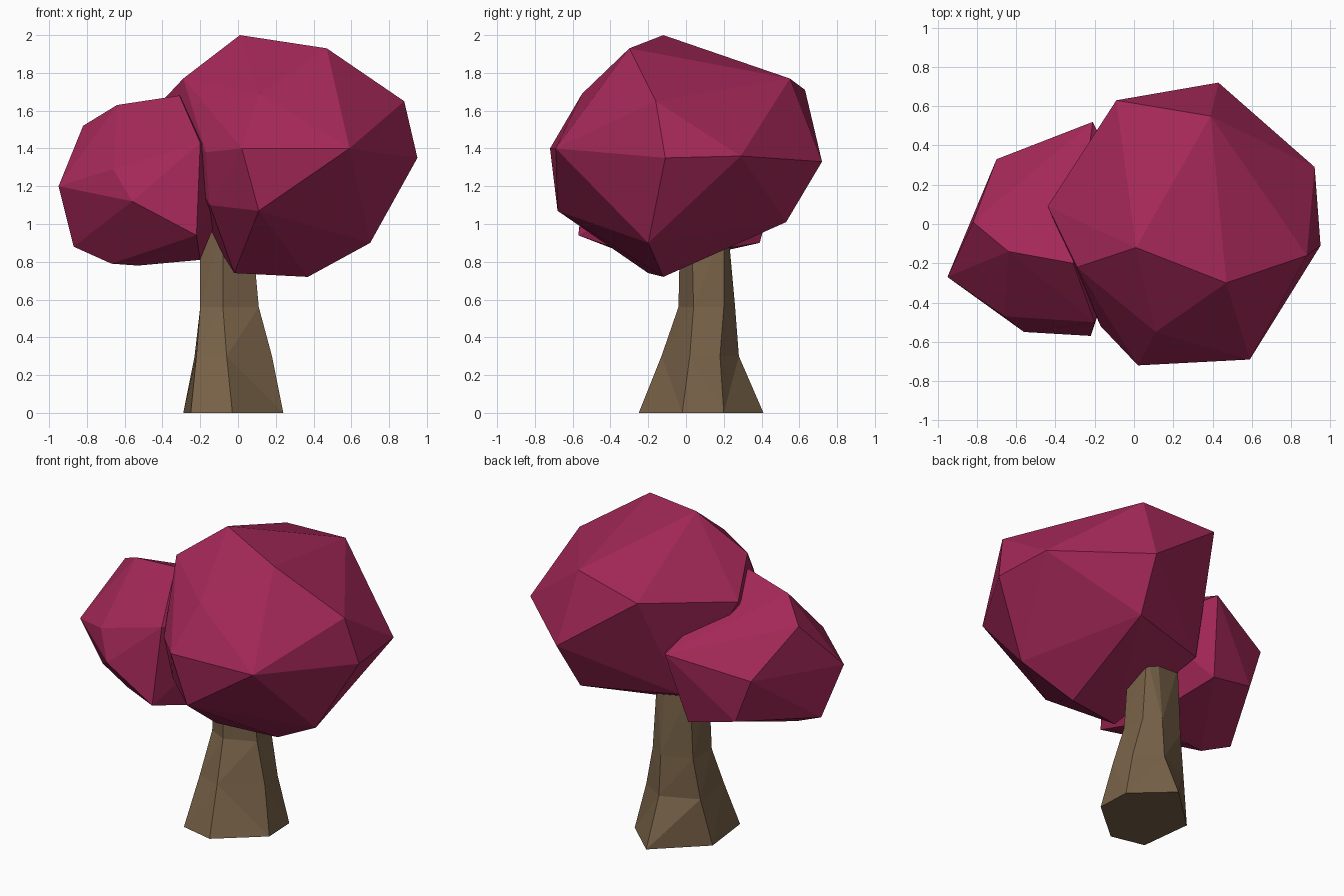
import bpy
import bmesh

default_cube = bpy.data.objects.get("Cube")
if default_cube:
    bpy.data.objects.remove(default_cube, do_unlink=True)


def make_material(name, colour):
    material = bpy.data.materials.new(name)
    material.use_nodes = True
    material.diffuse_color = colour
    shader = material.node_tree.nodes["Principled BSDF"]
    shader.inputs["Base Color"].default_value = colour
    shader.inputs["Roughness"].default_value = 0.9
    return material


def finish(name, bm, material):
    """Turn a bmesh into a flat shaded object with one material."""
    bmesh.ops.recalc_face_normals(bm, faces=bm.faces[:])
    mesh = bpy.data.meshes.new(name)
    bm.to_mesh(mesh)
    bm.free()
    mesh.materials.append(material)
    obj = bpy.data.objects.new(name, mesh)
    bpy.context.scene.collection.objects.link(obj)
    return obj


def faceted_clump(name, corners, material):
    """Wrap a faceted convex skin around a few corner points."""
    bm = bmesh.new()
    for corner in corners:
        bm.verts.new(corner)
    bmesh.ops.convex_hull(bm, input=bm.verts[:])
    loose = [v for v in bm.verts if not v.link_faces]
    bmesh.ops.delete(bm, geom=loose, context="VERTS")
    return finish(name, bm, material)


def lofted_trunk(name, rings, material):
    """Join hexagonal rings, given as (height, corners), into a closed stem."""
    bm = bmesh.new()
    loops = [[bm.verts.new((x, y, z)) for x, y in corners] for z, corners in rings]
    for lower, upper in zip(loops, loops[1:]):
        count = len(lower)
        for i in range(count):
            j = (i + 1) % count
            bm.faces.new((lower[i], lower[j], upper[j], upper[i]))
    sides = bm.faces[:]
    bm.faces.new(loops[0][::-1])
    bm.faces.new(loops[-1])
    bmesh.ops.triangulate(bm, faces=sides)
    return finish(name, bm, material)


leaf = make_material("crimson_leaves", (0.37, 0.021, 0.097, 1))
bark = make_material("brown_bark", (0.185, 0.12, 0.064, 1))

# Trunk: flared hexagonal foot narrowing into the crown
lofted_trunk("trunk", [
    (0, [(.24, -.02), (.23, .2), (0, .41), (-.29, .14), (-.25, -.2), (-.03, -.25)]),
    (.3, [(.18, .02), (.16, .18), (0, .28), (-.23, .18), (-.22, -.08), (-.06, -.13)]),
    (.56, [(.11, .04), (.1, .2), (0, .26), (-.19, .2), (-.2, .02), (-.08, -.04)]),
    (1, [(.07, .03), (.07, .2), (0, .22), (-.17, .2), (-.2, .05), (-.08, -.03)]),
], bark)

# Large crown
faceted_clump("large_crown", [
    # top
    (.01, -.12, 2), (.47, -.3, 1.93), (.88, -.16, 1.65), (.39, .55, 1.77),
    (-.09, .63, 1.71), (-.44, .09, 1.61), (-.29, -.22, 1.77), (.11, -.55, 1.69),
    # widest part
    (.95, -.11, 1.35), (.92, .29, 1.36), (.43, .72, 1.33), (.02, -.72, 1.4),
    (.59, -.69, 1.4), (-.17, -.52, 1.38),
    # underside
    (.11, -.68, 1.07), (.7, -.2, .9), (.37, -.12, .72), (-.02, -.2, .74),
    (.39, .53, 1.01), (-.2, .33, 1.03), (-.15, -.46, 1.1),
], leaf)

# Small crown, sunk into the side of the large one
faceted_clump("small_crown", [
    # top
    (-.64, -.14, 1.63), (-.31, -.2, 1.68), (-.82, .01, 1.52), (-.2, -.5, 1.43),
    # widest part
    (-.95, -.27, 1.2), (-.66, -.47, 1.29), (-.56, -.55, 1.12), (-.22, -.57, .94),
    (-.7, .33, 1.25), (-.21, .52, 1.37),
    # underside
    (-.87, -.15, .88), (-.67, -.18, .79), (-.53, -.15, .78), (-.2, -.2, .81),
    (-.6, .35, .97), (-.29, .39, .9),
    # inner side
    (0, .1, 1.3),
], leaf)
